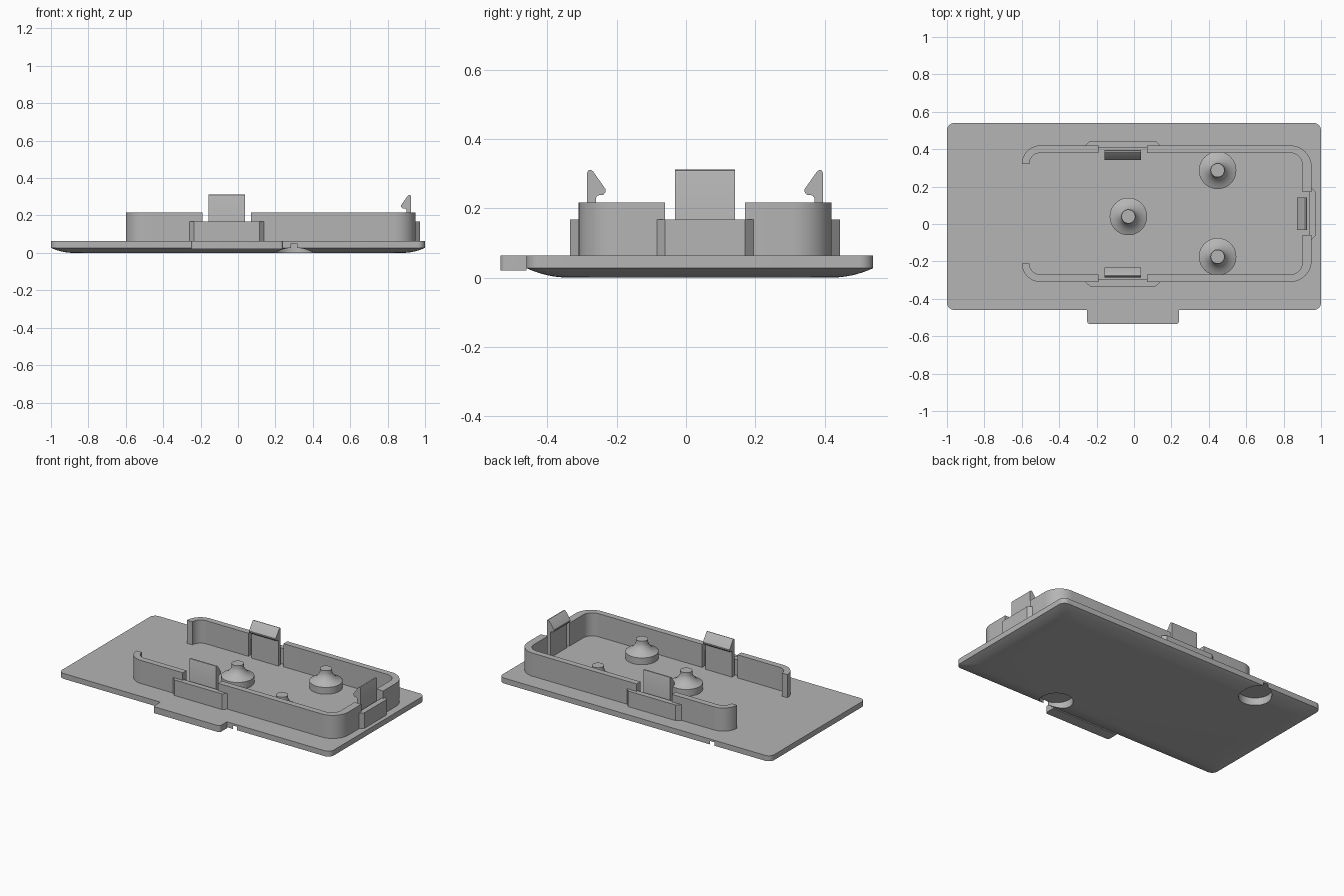
import bpy
import bmesh
from math import cos, sin, pi
from mathutils import Matrix, Vector

if "Cube" in bpy.data.objects:
    bpy.data.objects.remove(bpy.data.objects["Cube"], do_unlink=True)

grey = bpy.data.materials.new("plain grey plastic")
grey.use_nodes = True
COLOUR = (0.46, 0.46, 0.46, 1)
grey.diffuse_color = COLOUR
grey.node_tree.nodes["Principled BSDF"].inputs["Base Color"].default_value = COLOUR

MID = 0.055      # y of the lengthwise symmetry line of the raised frame
TOP = 0.063      # upper face of the plate
RIM = 0.217      # top of the frame wall


def finish(name, bm, smooth=True):
    bmesh.ops.recalc_face_normals(bm, faces=bm.faces)
    mesh = bpy.data.meshes.new(name)
    bm.to_mesh(mesh)
    bm.free()
    mesh.materials.append(grey)
    obj = bpy.data.objects.new(name, mesh)
    bpy.context.collection.objects.link(obj)
    if smooth:
        smooth_shade(obj)
    return obj


def smooth_shade(obj):
    bpy.ops.object.select_all(action='DESELECT')
    obj.select_set(True)
    bpy.context.view_layer.objects.active = obj
    bpy.ops.object.shade_smooth_by_angle(angle=0.5)


def loft(name, rings, smooth=True):
    """Skin a stack of equally long closed rings and cap both ends."""
    bm = bmesh.new()
    rows = [[bm.verts.new(p) for p in ring] for ring in rings]
    n = len(rows[0])
    for low, high in zip(rows, rows[1:]):
        for i in range(n):
            j = (i + 1) % n
            bm.faces.new((low[i], low[j], high[j], high[i]))
    bm.faces.new(rows[0][::-1])
    bm.faces.new(rows[-1])
    return finish(name, bm, smooth)


def prism(name, outline, z0, z1, matrix=Matrix()):
    return loft(name, [[matrix @ Vector((x, y, z)) for x, y in outline] for z in (z0, z1)])


def arc(cx, cy, r, start, end, steps=10):
    return [(cx + r * cos(start + (end - start) * i / steps),
             cy + r * sin(start + (end - start) * i / steps)) for i in range(steps + 1)]


def rounded_rect(x0, x1, y0, y1, r):
    return (arc(x1 - r, y1 - r, r, 0, pi / 2) + arc(x0 + r, y1 - r, r, pi / 2, pi)
            + arc(x0 + r, y0 + r, r, pi, 1.5 * pi) + arc(x1 - r, y0 + r, r, 1.5 * pi, 2 * pi))


# Plate with a shallow curved underside
rings = []
for i in range(9):
    d = 0.12 * (1 - i / 8)
    z = 0.027 * (1 - d / 0.12) ** 2
    rings.append([(x, y, z) for x, y in
                  rounded_rect(-1 + d, 1 - d, -0.46 + d, 0.54 - d, 0.04 + d * 0.5)])
rings.append([(x, y, TOP) for x, y, z in rings[-1]])
plate = loft("cover_plate", rings, smooth=False)

# Round finger recesses cut into the underside at both long edges
for x, y in ((0.3, -0.3615), (-0.57, 0.4415)):
    cutter = prism("recess_cutter", arc(x, y, 0.1, 0, 2 * pi, 48)[:-1], -0.02, 0.05)
    cutter.hide_render = True
    mod = plate.modifiers.new("recess", 'BOOLEAN')
    mod.operation = 'DIFFERENCE'
    mod.solver = 'EXACT'
    mod.object = cutter
    bpy.context.view_layer.objects.active = plate
    bpy.ops.object.modifier_apply(modifier=mod.name)
    bpy.data.objects.remove(cutter, do_unlink=True)
smooth_shade(plate)

# Front pull tab
tab = ([(0.24, -0.46), (-0.25, -0.46)] + arc(-0.235, -0.52, 0.015, pi, 1.5 * pi, 5)
       + arc(0.225, -0.52, 0.015, 1.5 * pi, 2 * pi, 5))
prism("pull_tab", tab, 0.02, TOP)

# Frame wall: two pieces per half, as outer edge followed by inner edge
end_piece = ([(-0.19, 0.42)] + arc(-0.5, 0.32, 0.1, pi / 2, pi)
             + arc(-0.5, 0.32, 0.06, pi, pi / 2) + [(-0.19, 0.38)])
corner_piece = ([(0.07, 0.42)] + arc(0.835, 0.305, 0.115, pi / 2, 0)
                + [(0.95, MID + 0.115), (0.9, MID + 0.115)]
                + arc(0.835, 0.315, 0.065, 0, pi / 2) + [(0.07, 0.38)])
for side, sign in (("back", 1), ("front", -1)):
    for part, outline in (("end_wall", end_piece), ("corner_wall", corner_piece)):
        pts = [(x, MID + sign * (y - MID)) for x, y in outline]
        prism(f"{side}_{part}", pts, TOP - 0.005, RIM)


# Snap clips with their outer guards; d is the distance to the wall's outer face
def clip_station(name, origin, outward, d, half, guard_in, guard_out):
    up = Vector((0, 0, 1))
    out = Vector(outward)
    along = out.cross(up)
    place = Matrix.Translation(origin)
    guard = [(-guard_out, d), (-guard_in, d + 0.024), (guard_in, d + 0.024),
             (guard_out, d), (guard_out, d - 0.012), (-guard_out, d - 0.012)]
    flat = Matrix((along, out, up)).transposed().to_4x4()
    prism(name + "_guard", guard, TOP - 0.005, 0.167, place @ flat)
    # Hook profile: outward, height
    hook = [(-0.025, TOP - 0.005), (-0.025, 0.302), (-0.028, 0.309), (-0.035, 0.311),
            (-0.042, 0.306), (-0.078, 0.255), (-0.078, 0.247), (-0.072, 0.239),
            (-0.055, 0.237), (-0.05, 0.23), (-0.05, TOP - 0.005)]
    upright = Matrix((out, up, along)).transposed().to_4x4()
    prism(name + "_clip", [(d + u, z) for u, z in hook], -half, half, place @ upright)


clip_station("back", (-0.06, MID, 0), (0, 1, 0), 0.365, 0.098, 0.175, 0.2)
clip_station("front", (-0.06, MID, 0), (0, -1, 0), 0.365, 0.098, 0.175, 0.2)
clip_station("left_end", (0, MID, 0), (1, 0, 0), 0.95, 0.087, 0.115, 0.139)

# Flared posts inside the frame
profile = [(0.1, TOP - 0.005), (0.1, 0.108), (0.085, 0.115), (0.068, 0.125),
           (0.053, 0.139), (0.042, 0.155), (0.037, 0.168), (0.037, 0.19)]
for i, (x, y) in enumerate(((0.447, 0.287), (-0.03, 0.04), (0.447, -0.175))):
    loft(f"flared_post_{i + 1}",
         [[(px, py, z) for px, py in arc(x, y, r, 0, 2 * pi, 40)[:-1]] for r, z in profile])
